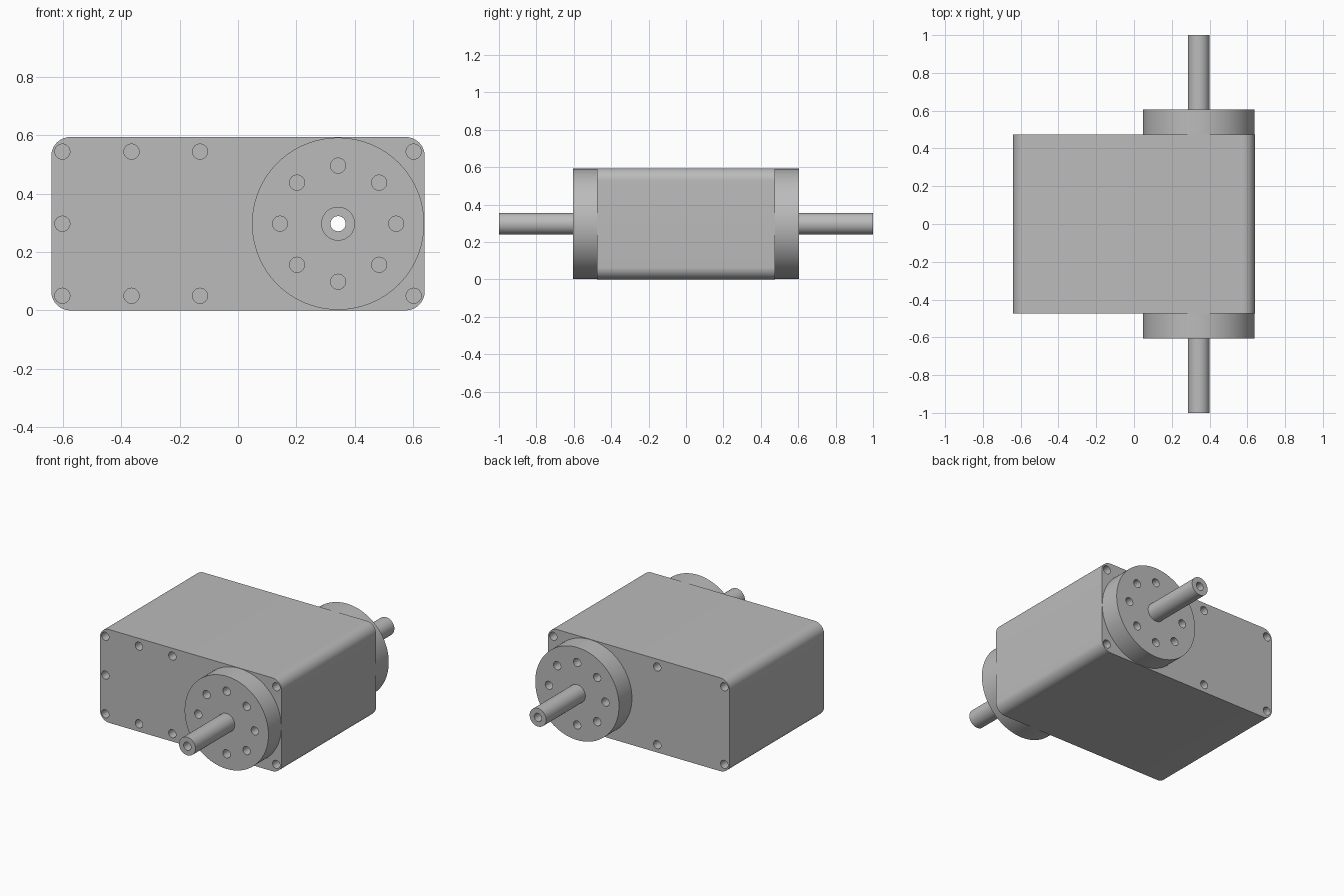
import bpy
import math
from mathutils import Vector

cube = bpy.data.objects.get("Cube")
if cube:
    bpy.data.objects.remove(cube, do_unlink=True)

# Overall dimensions
HALF_W, HALF_D, HEIGHT = 0.64, 0.475, 0.594
CORNER_R = 0.065
AXIS_X, AXIS_Z = 0.343, HEIGHT / 2
FLANGE_R, FLANGE_END = 0.295, 0.605
SHAFT_R, BORE_R, SCREW_R = 0.058, 0.026, 0.026
HOLE_DEPTH = 0.1

grey = bpy.data.materials.new("machined grey")
grey.use_nodes = True
colour = (0.5, 0.5, 0.5, 1)
grey.diffuse_color = colour
grey.node_tree.nodes["Principled BSDF"].inputs["Base Color"].default_value = colour


def cylinder(name, x, z, y0, y1, radius, sides):
    """Cylinder lying along y between y0 and y1."""
    bpy.ops.mesh.primitive_cylinder_add(
        vertices=sides, radius=radius, depth=abs(y1 - y0),
        location=(x, (y0 + y1) / 2, z), rotation=(math.pi / 2, 0, 0))
    obj = bpy.context.object
    obj.name = name
    bpy.ops.object.transform_apply(location=True, rotation=True, scale=True)
    return obj


def activate(obj):
    bpy.ops.object.select_all(action='DESELECT')
    obj.select_set(True)
    bpy.context.view_layer.objects.active = obj


def drill(obj, cutters):
    """Cut all holes in one go, then discard the cutters."""
    activate(cutters[0])
    for c in cutters:
        c.select_set(True)
    if len(cutters) > 1:
        bpy.ops.object.join()
    tool = bpy.context.object
    tool.hide_render = True
    activate(obj)
    mod = obj.modifiers.new("holes", 'BOOLEAN')
    mod.operation = 'DIFFERENCE'
    mod.solver = 'EXACT'
    mod.object = tool
    bpy.ops.object.modifier_apply(modifier=mod.name)
    bpy.data.objects.remove(tool, do_unlink=True)


def finish(obj):
    obj.data.materials.clear()
    obj.data.materials.append(grey)
    activate(obj)
    bpy.ops.object.shade_smooth_by_angle(angle=math.radians(30))


def blind_hole(x, z, face_y):
    """Screw hole cutter entering a face at face_y towards the middle."""
    s = math.copysign(1, face_y)
    return cylinder("hole_cutter", x, z, face_y + s * 0.02,
                    face_y - s * HOLE_DEPTH, SCREW_R, 24)


# Gearbox housing with rounded edges along its depth
bpy.ops.mesh.primitive_cube_add(size=1, location=(0, 0, HEIGHT / 2))
housing = bpy.context.object
housing.name = "housing"
housing.scale = (2 * HALF_W, 2 * HALF_D, HEIGHT)
bpy.ops.object.transform_apply(location=True, rotation=True, scale=True)
weights = housing.data.attributes.new("bevel_weight_edge", 'FLOAT', 'EDGE')
verts = housing.data.vertices
for edge in housing.data.edges:
    a, b = (verts[i].co for i in edge.vertices)
    along_y = abs((b - a).normalized().dot(Vector((0, 1, 0)))) > 0.9
    weights.data[edge.index].value = 1.0 if along_y else 0.0
bevel = housing.modifiers.new("rounded edges", 'BEVEL')
bevel.limit_method = 'WEIGHT'
bevel.width = CORNER_R
bevel.segments = 10
bpy.ops.object.modifier_apply(modifier=bevel.name)

# Screw holes: the front has extra ones, the back only corners and a middle pair
rows = (0.05, HEIGHT - 0.05)
front = [(x, z) for x in (-0.602, -0.365, -0.13, 0.602) for z in rows]
front.append((-0.602, AXIS_Z))
back = [(x, z) for x in (-0.602, -0.13, 0.602) for z in rows]
cutters = [blind_hole(x, z, -HALF_D) for x, z in front]
cutters += [blind_hole(x, z, HALF_D) for x, z in back]
cutters.append(cylinder("bore_cutter", AXIS_X, AXIS_Z, -0.7, 0.7, 0.05, 32))
drill(housing, cutters)
finish(housing)

# Round flanges with a ring of eight holes, front and back
for name, side in (("front_flange", -1), ("back_flange", 1)):
    flange = cylinder(name, AXIS_X, AXIS_Z, side * HALF_D, side * FLANGE_END,
                      FLANGE_R, 96)
    ring = []
    for i in range(8):
        a = i * math.pi / 4
        ring.append(blind_hole(AXIS_X + 0.199 * math.cos(a),
                               AXIS_Z + 0.199 * math.sin(a), side * FLANGE_END))
    ring.append(cylinder("bore_cutter", AXIS_X, AXIS_Z, -0.7, 0.7, 0.05, 32))
    drill(flange, ring)
    finish(flange)

# Hollow output shaft running right through
shaft = cylinder("output_shaft", AXIS_X, AXIS_Z, -1, 1, SHAFT_R, 48)
drill(shaft, [cylinder("bore_cutter", AXIS_X, AXIS_Z, -1.1, 1.1, BORE_R, 32)])
finish(shaft)
